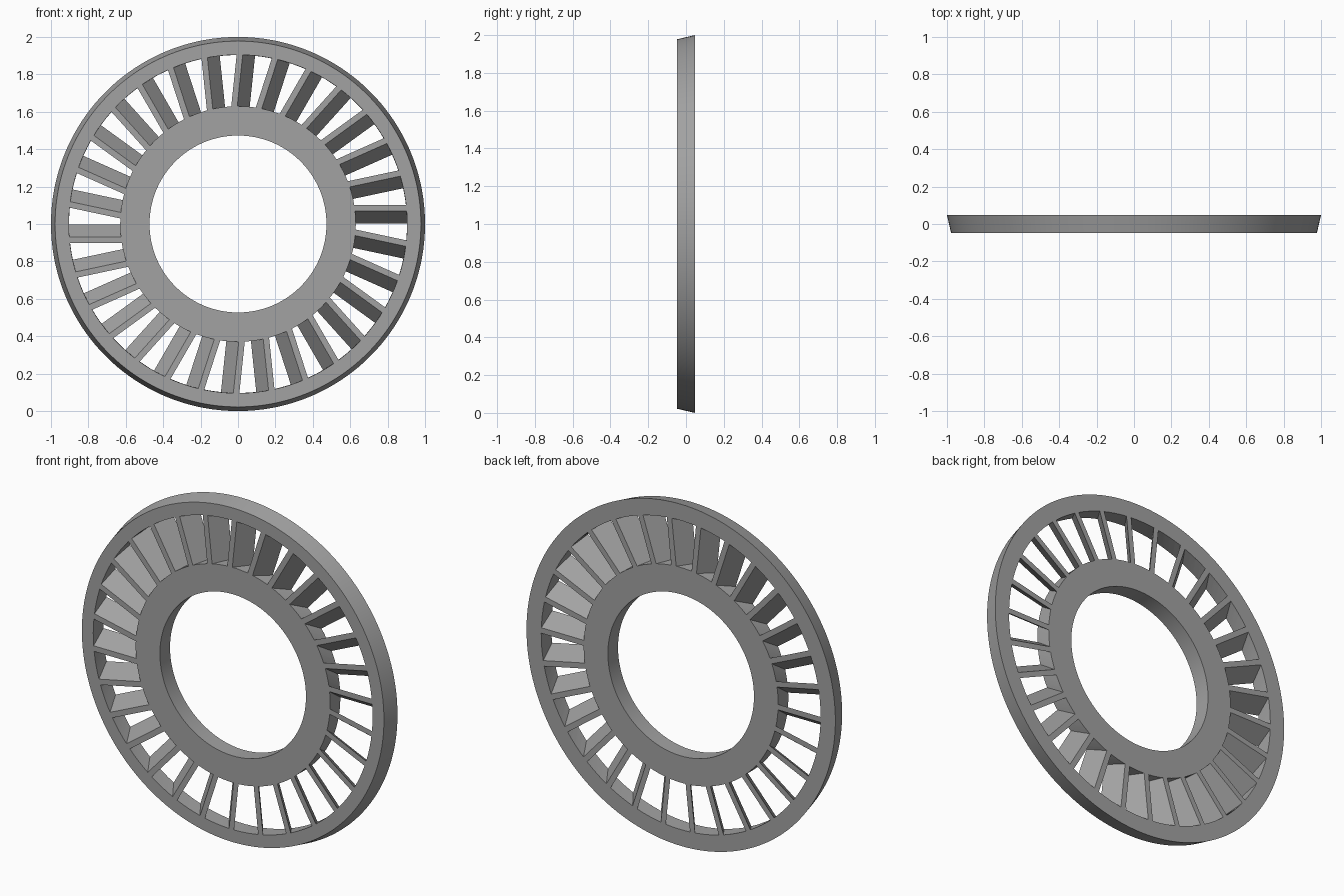
import bpy, bmesh, math

if "Cube" in bpy.data.objects:
    bpy.data.objects.remove(bpy.data.objects["Cube"])

HALF = 0.047                      # half thickness
R_BORE, R_SLOT_IN, R_SLOT_OUT = 0.473, 0.63, 0.905
R_FRONT, R_BACK = 0.978, 1.0      # tapered outer rim
BLADES, BLADE_W = 30, 0.032
SEG = 180

grey = bpy.data.materials.new("grey metal")
grey.diffuse_color = (0.36, 0.36, 0.36, 1)
grey.use_nodes = True
grey.node_tree.nodes["Principled BSDF"].inputs["Base Color"].default_value = grey.diffuse_color


def make_object(name, bm):
    bmesh.ops.recalc_face_normals(bm, faces=bm.faces)
    mesh = bpy.data.meshes.new(name)
    bm.to_mesh(mesh)
    bm.free()
    mesh.materials.append(grey)
    ob = bpy.data.objects.new(name, mesh)
    bpy.context.collection.objects.link(ob)
    return ob


def point(r, angle, y):
    return (r * math.cos(angle), y, 1 + r * math.sin(angle))


# Solid ring: four-point section swept round the y axis
bm = bmesh.new()
section = [(R_BORE, -HALF), (R_FRONT, -HALF), (R_BACK, HALF), (R_BORE, HALF)]
loops = [[bm.verts.new(point(r, 2 * math.pi * i / SEG, y)) for r, y in section]
         for i in range(SEG)]
for i in range(SEG):
    a, b = loops[i], loops[(i + 1) % SEG]
    for k in range(4):
        n = (k + 1) % 4
        bm.faces.new((a[k], a[n], b[n], b[k]))
ring = make_object("vaned_ring", bm)


def blade_offset(y):
    """Sideways position of a blade's lower edge; it slants through the thickness."""
    return 0.0365 - y * 0.0665 / (2 * HALF)


def slot_outline(index, y, steps=4):
    """Outline of the gap between one slanted blade and the next."""
    step = 2 * math.pi / BLADES
    pts = []
    for r, backwards in ((R_SLOT_IN, False), (R_SLOT_OUT, True)):
        a0 = index * step + math.asin((blade_offset(y) + BLADE_W) / r)
        a1 = (index + 1) * step + math.asin(blade_offset(y) / r)
        arc = [point(r, a0 + (a1 - a0) * t / steps, y) for t in range(steps + 1)]
        pts += arc[::-1] if backwards else arc
    return pts


# Slot cutters, leaving the blades standing
bm = bmesh.new()
for i in range(BLADES):
    front = [bm.verts.new(p) for p in slot_outline(i, -HALF - 0.01)]
    back = [bm.verts.new(p) for p in slot_outline(i, HALF + 0.01)]
    bm.faces.new(front)
    bm.faces.new(back[::-1])
    n = len(front)
    for k in range(n):
        j = (k + 1) % n
        bm.faces.new((front[k], back[k], back[j], front[j]))
cutter = make_object("slot_cutter", bm)
cutter.hide_render = True

cut = ring.modifiers.new("slots", 'BOOLEAN')
cut.operation = 'DIFFERENCE'
cut.solver = 'EXACT'
cut.object = cutter
bpy.context.view_layer.objects.active = ring
ring.select_set(True)
bpy.ops.object.modifier_apply(modifier=cut.name)
bpy.data.objects.remove(cutter)

# Smooth round walls, crisp edges
bpy.ops.object.shade_smooth_by_angle(angle=math.radians(30))
